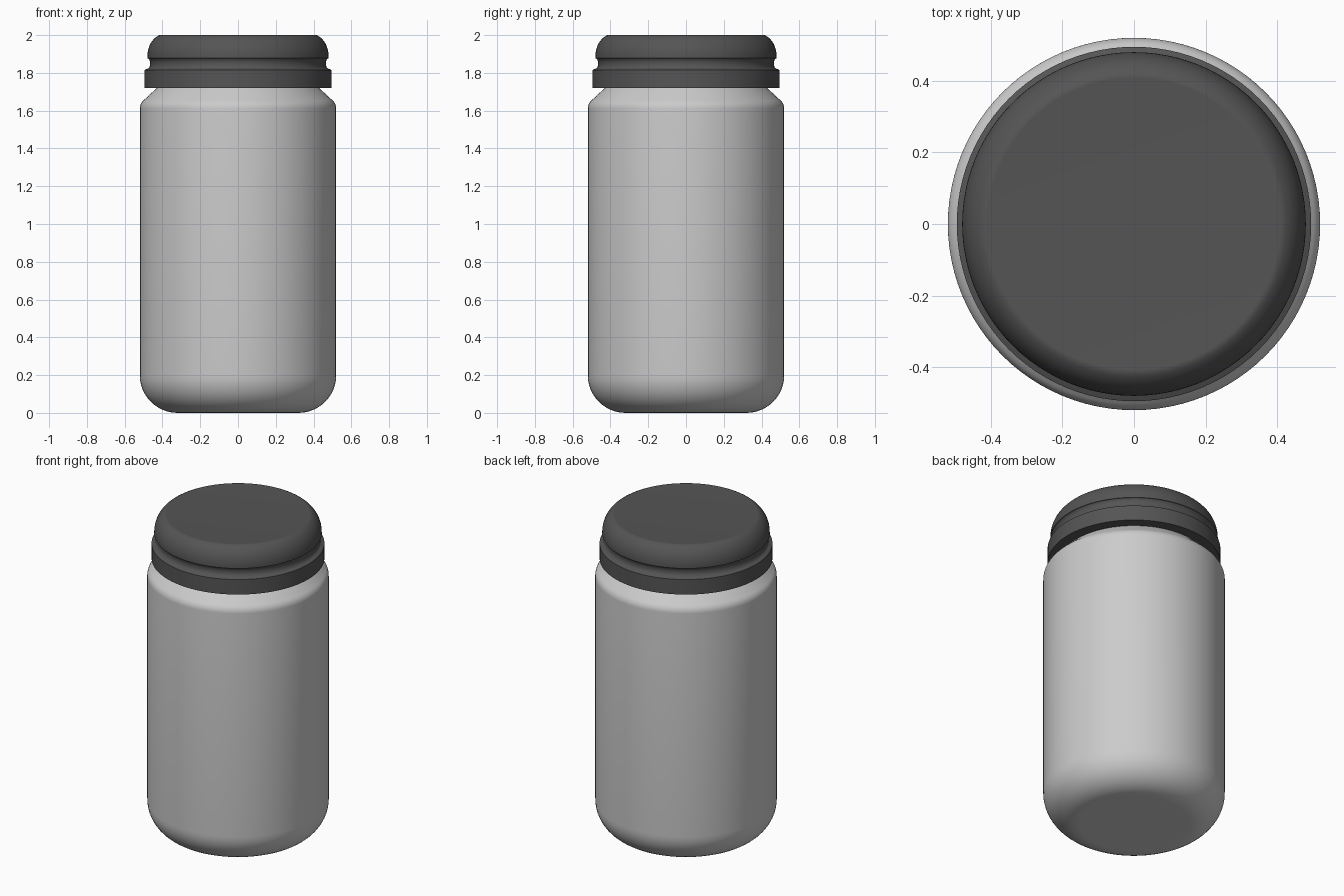
import bpy, bmesh, math

if "Cube" in bpy.data.objects:
    bpy.data.objects.remove(bpy.data.objects["Cube"])

SEGMENTS = 96


def arc(cx, cz, rx, rz, start, end, steps):
    """Points on an elliptical arc in the (radius, z) plane, angles in degrees."""
    angles = [math.radians(start + (end - start) * i / steps) for i in range(steps + 1)]
    return [(cx + rx * math.cos(a), cz + rz * math.sin(a)) for a in angles]


def lathe(name, profile):
    """Revolve a (radius, z) profile around z; radius 0 closes an end."""
    bm = bmesh.new()
    verts = [bm.verts.new((r, 0, z)) for r, z in profile]
    edges = [bm.edges.new(pair) for pair in zip(verts, verts[1:])]
    bmesh.ops.spin(bm, geom=verts + edges, cent=(0, 0, 0), axis=(0, 0, 1),
                   angle=math.tau, steps=SEGMENTS, use_duplicate=False)
    bmesh.ops.remove_doubles(bm, verts=bm.verts, dist=1e-5)
    bmesh.ops.recalc_face_normals(bm, faces=bm.faces)
    mesh = bpy.data.meshes.new(name)
    bm.to_mesh(mesh)
    bm.free()
    obj = bpy.data.objects.new(name, mesh)
    bpy.context.collection.objects.link(obj)
    bpy.context.view_layer.objects.active = obj
    obj.select_set(True)
    bpy.ops.object.shade_smooth_by_angle(angle=math.radians(30))
    obj.select_set(False)
    return obj


# Jar body: flat base, rounded bottom corner, sloped shoulder, neck inside the cap
body = [(0, 0), (0.31, 0)]
body += arc(0.32, 0.2, 0.2, 0.2, -90, 0, 12)
body += arc(0.46, 1.61, 0.06, 0.06, 0, 45, 6)
body += [(0.435, 1.715), (0.42, 1.73), (0.42, 1.92), (0, 1.92)]
lathe("jar_body", body)

# Cap: lower band, concave groove, domed rim and flat top
cap = [(0.42, 1.72), (0.495, 1.72), (0.495, 1.815), (0.48, 1.822)]
cap += arc(0.48, 1.85, 0.015, 0.028, 270, 90, 8)
cap += arc(0.39, 1.885, 0.09, 0.12, 0, 74, 10)
cap += [(0.408, 2.0), (0, 2.0)]
cap_obj = lathe("screw_cap", cap)

dark = bpy.data.materials.new("dark_cap")
dark.diffuse_color = (0.09, 0.09, 0.09, 1)
dark.use_nodes = True
dark.node_tree.nodes["Principled BSDF"].inputs["Base Color"].default_value = dark.diffuse_color
cap_obj.data.materials.append(dark)
